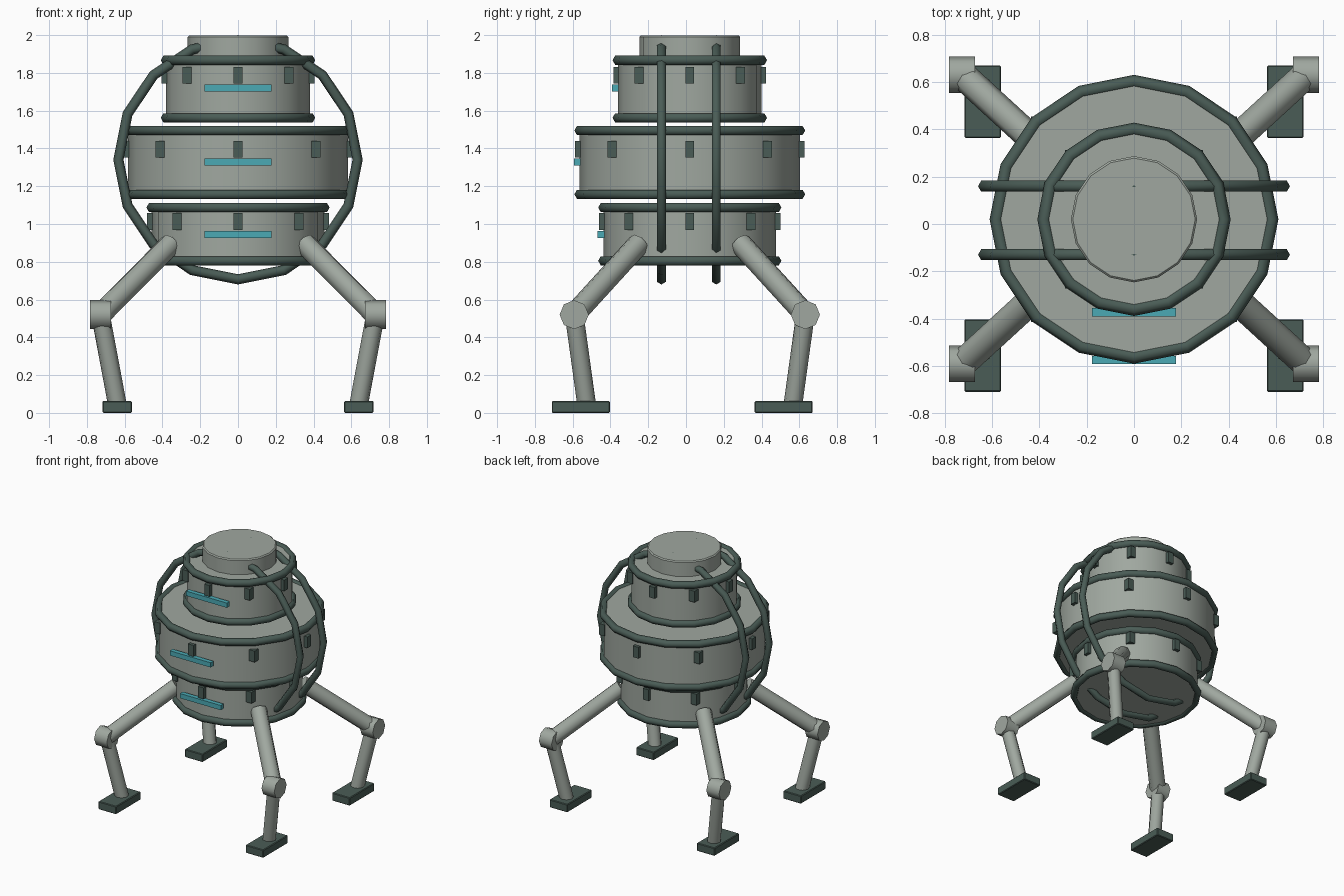
import bpy
import math
from mathutils import Vector

if "Cube" in bpy.data.objects:
    bpy.data.objects.remove(bpy.data.objects["Cube"])


def material(name, rgb):
    m = bpy.data.materials.new(name)
    m.diffuse_color = (*rgb, 1.0)
    m.use_nodes = True
    m.node_tree.nodes["Principled BSDF"].inputs["Base Color"].default_value = m.diffuse_color
    return m


GREY = material("warm grey hull", (0.35, 0.39, 0.35))
DARK = material("dark green trim", (0.068, 0.108, 0.093))
CYAN = material("cyan light", (0.07, 0.40, 0.46))

CY = 0.02  # y of the hull axis


def finish(name, mat, smooth=None, bevel=0):
    ob = bpy.context.object
    ob.name = name
    ob.data.materials.append(mat)
    if bevel:
        mod = ob.modifiers.new("soft edges", "BEVEL")
        mod.width = bevel
        mod.segments = 1
        mod.limit_method = "ANGLE"
        mod.angle_limit = math.radians(50)
    if smooth:
        bpy.ops.object.shade_smooth_by_angle(angle=math.radians(smooth))
    return ob


def drum(name, r, z0, z1, bevel=0):
    bpy.ops.mesh.primitive_cylinder_add(vertices=16, radius=r, depth=z1 - z0,
                                        location=(0, CY, (z0 + z1) / 2))
    return finish(name, GREY, 30, bevel)


def hoop(name, r, tube, loc, rot=(0, 0, 0)):
    bpy.ops.mesh.primitive_torus_add(major_segments=16, minor_segments=6,
                                     major_radius=r, minor_radius=tube,
                                     location=loc, rotation=rot)
    return finish(name, DARK, 65)


def box(name, size, loc, mat, bevel=0):
    bpy.ops.mesh.primitive_cube_add(size=1, location=loc)
    bpy.context.object.scale = size
    bpy.ops.object.transform_apply(location=False, rotation=False, scale=True)
    return finish(name, mat, None, bevel)


def rod(name, a, b, r):
    a, b = Vector(a), Vector(b)
    d = b - a
    bpy.ops.mesh.primitive_cylinder_add(vertices=8, radius=r, depth=d.length,
                                        location=(a + b) / 2)
    bpy.context.object.rotation_euler = d.to_track_quat("Z", "Y").to_euler()
    return finish(name, GREY, 50)


# Three stacked hull drums: radius, bottom, top, ring heights, bracket z, light z
tiers = {
    "lower": (0.457, 0.79, 1.10, (0.805, 1.087), 1.013, 0.944),
    "middle": (0.583, 1.14, 1.51, (1.157, 1.495), 1.395, 1.328),
    "upper": (0.381, 1.545, 1.88, (1.562, 1.867), 1.788, 1.72),
}
for tier, (r, z0, z1, rings, zb, zl) in tiers.items():
    drum(tier + "_drum", r, z0, z1)
    for i, z in enumerate(rings):
        hoop(f"{tier}_ring_{i}", r, 0.028, (0, CY, z))
    # Eight brackets, all square to the axes
    for k in range(8):
        a = k * math.pi / 4
        box(f"{tier}_bracket_{k}", (0.047, 0.047, 0.088),
            (r * math.cos(a), CY + r * math.sin(a), zb), DARK)
    # Light bar on the front
    box(tier + "_light_bar", (0.355, 0.035, 0.037), (0, CY - r - 0.013, zl), CYAN)

# Top cap
drum("top_cap", 0.267, 1.86, 1.998, 0.008)

# Two upright guard hoops
for i, y in enumerate((-0.13, 0.16)):
    hoop(f"guard_hoop_{i}", 0.633, 0.027, (0, y, 1.34), (math.pi / 2, 0, 0))

# Four jointed legs with feet
for sx in (-1, 1):
    for sy in (-1, 1):
        tag = ("left" if sx < 0 else "right") + ("_front" if sy < 0 else "_back")
        hip = (sx * 0.355, CY + sy * 0.27, 0.895)
        knee = (sx * 0.728, CY + sy * 0.612, 0.52)
        ankle = (sx * 0.64, CY + sy * 0.547, 0.05)
        rod("upper_leg_" + tag, hip, knee, 0.06)
        rod("lower_leg_" + tag, knee, ankle, 0.05)
        # Knee joint lies across the model
        bpy.ops.mesh.primitive_cylinder_add(vertices=8, radius=0.077, depth=0.11,
                                            location=knee,
                                            rotation=(0, math.pi / 2, 0))
        finish("knee_" + tag, GREY, 50)
        box("foot_" + tag, (0.155, 0.307, 0.063),
            (sx * 0.64, -0.02 + sy * 0.537, 0.0315), DARK, 0.005)
